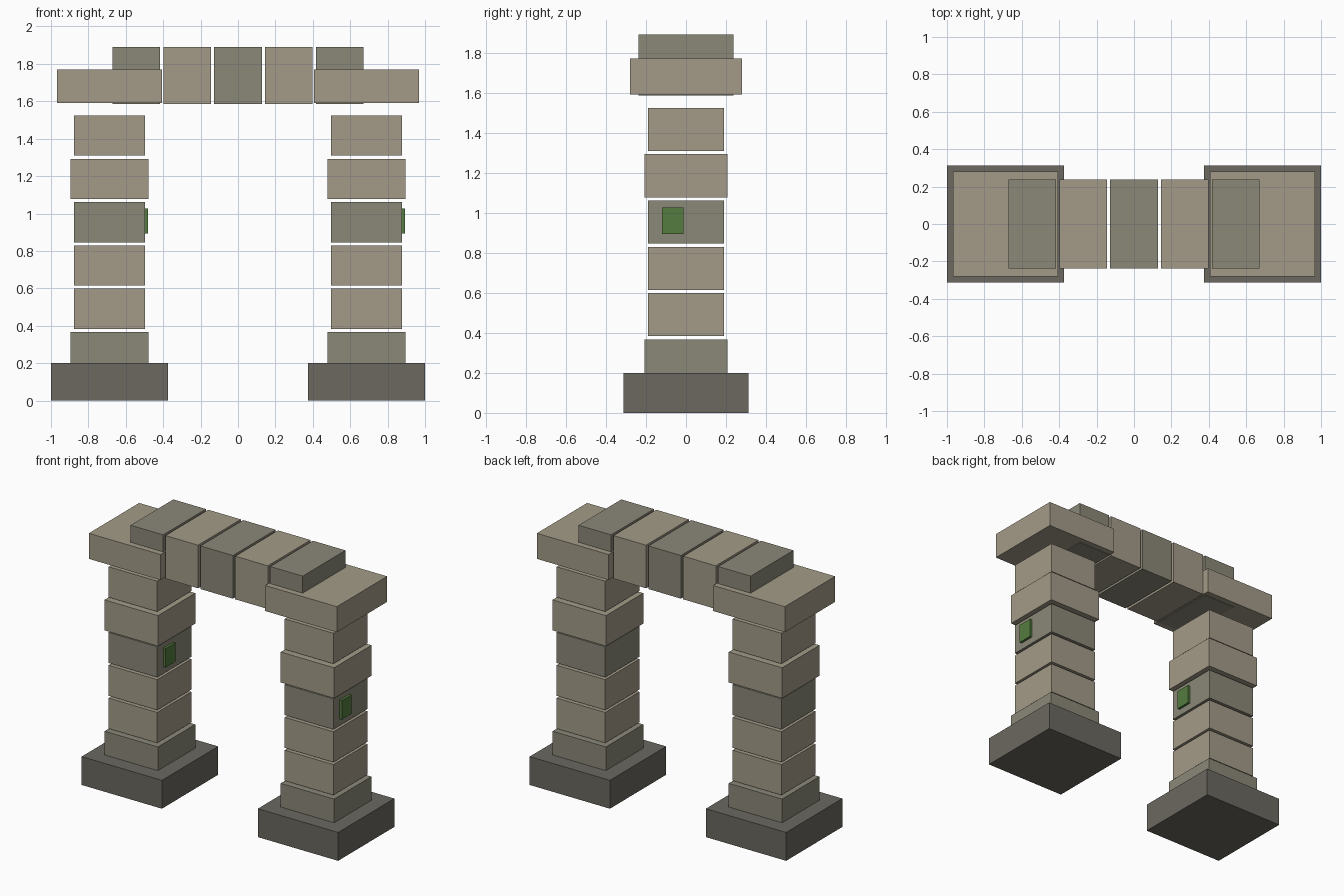
import bpy

if "Cube" in bpy.data.objects:
    bpy.data.objects.remove(bpy.data.objects["Cube"])


def material(name, color):
    m = bpy.data.materials.new(name)
    m.diffuse_color = (*color, 1)
    m.use_nodes = True
    m.node_tree.nodes["Principled BSDF"].inputs["Base Color"].default_value = m.diffuse_color
    return m


SAND = material("sandstone", (0.37, 0.33, 0.25))
MOSSY = material("weathered_stone", (0.26, 0.25, 0.19))
DARK = material("dark_stone", (0.145, 0.138, 0.117))
GREEN = material("moss", (0.09, 0.20, 0.05))


def block(name, x, y, z, mat):
    """Box from (min, max) pairs on each axis."""
    spans = (x, y, z)
    bpy.ops.mesh.primitive_cube_add(size=1, location=[(a + b) / 2 for a, b in spans])
    ob = bpy.context.object
    ob.name = name
    ob.scale = [b - a for a, b in spans]
    bpy.ops.object.transform_apply(location=False, rotation=False, scale=True)
    ob.data.materials.append(mat)


def centred(name, cx, hx, hy, z, mat):
    block(name, (cx - hx, cx + hx), (-hy, hy), z, mat)


PITCH, HEIGHT = 0.2314, 0.215

for side, cx in (("left", -0.687), ("right", 0.687)):
    # Footing
    centred(f"{side}_footing", cx, 0.313, 0.313, (0, 0.2), DARK)
    # Stacked pillar stones: every fourth is wider, every third is weathered
    # alternately with the lower stone
    for i in range(6):
        half = 0.208 if i % 4 == 0 else 0.19
        z = 0.152 + i * PITCH
        centred(f"{side}_pillar_stone_{i + 1}", cx, half, half, (z, z + HEIGHT),
                MOSSY if i % 3 == 0 else SAND)
    # Capital
    centred(f"{side}_capital", cx, 0.28, 0.28, (1.59, 1.77), SAND)
    # Moss patch on the +x face
    block(f"{side}_moss_patch", (cx + 0.18, cx + 0.207), (-0.12, -0.013),
          (0.893, 1.027), GREEN)

# Lintel stones spanning the pillars
for i in range(5):
    centred(f"lintel_stone_{i + 1}", (i - 2) * 0.272, 0.127, 0.238, (1.586, 1.89),
            MOSSY if i % 2 == 0 else SAND)
